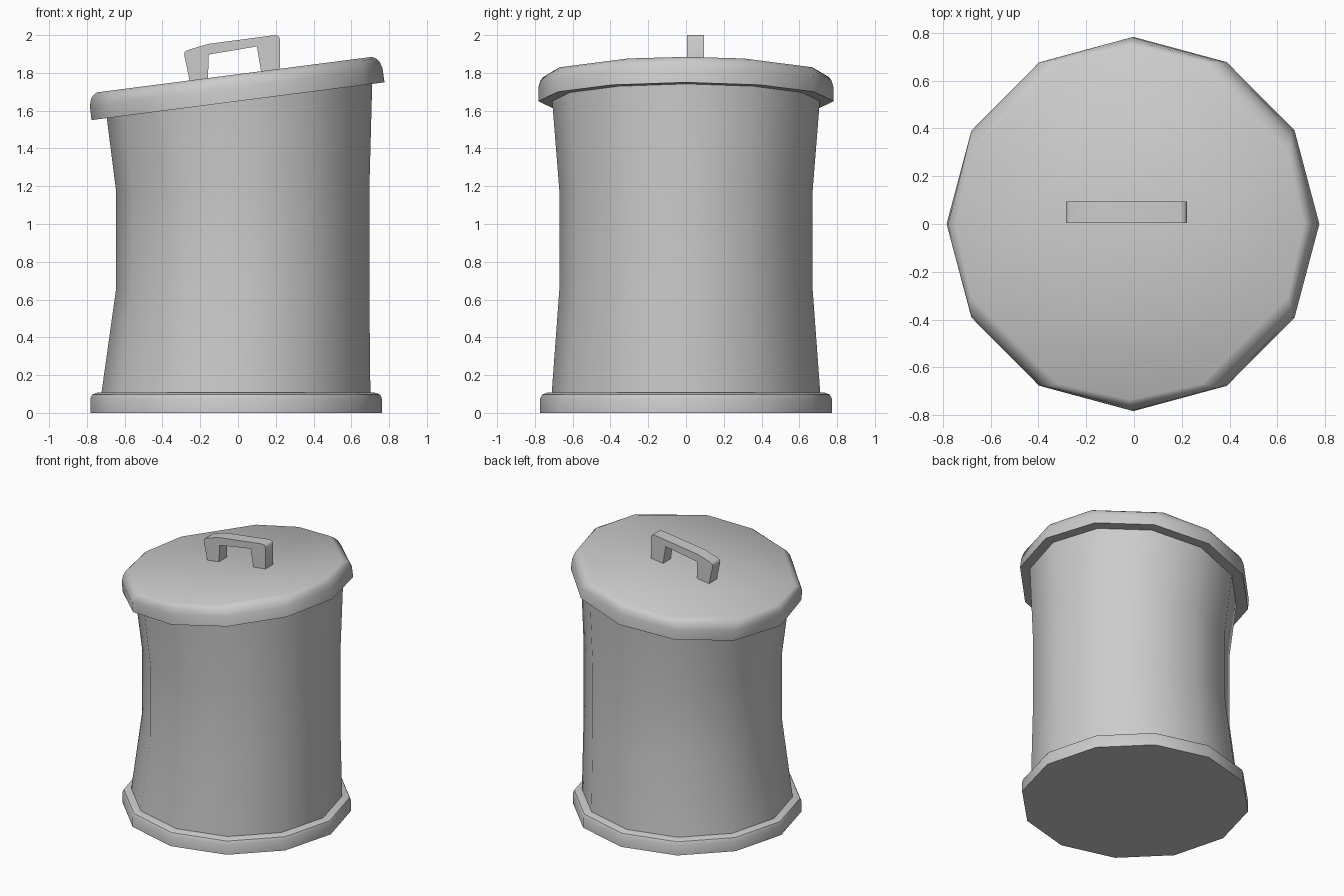
import bpy, bmesh
from math import cos, sin, radians, atan
from mathutils import Matrix

if "Cube" in bpy.data.objects:
    bpy.data.objects.remove(bpy.data.objects["Cube"])

SIDES = 12
SLOPE = 0.129  # tilt of the lid, rise along +x


def finish(name, bm, angle=38):
    bmesh.ops.recalc_face_normals(bm, faces=bm.faces)
    mesh = bpy.data.meshes.new(name)
    bm.to_mesh(mesh)
    bm.free()
    ob = bpy.data.objects.new(name, mesh)
    bpy.context.collection.objects.link(ob)
    bpy.ops.object.select_all(action='DESELECT')
    ob.select_set(True)
    bpy.context.view_layer.objects.active = ob
    bpy.ops.object.shade_smooth_by_angle(angle=radians(angle))
    return ob


def stack(name, rings, matrix=Matrix()):
    """Capped loft; ring = (centre x, x radius, y radius, z, slope, corner shift in degrees)."""
    bm = bmesh.new()
    loops = []
    for cx, rx, ry, z, slope, shift in rings:
        loop = []
        for i in range(SIDES):
            # corner shift pulls the diagonal corners towards the axis corners
            a = radians(i * 30 + (0, -shift, shift)[i % 3])
            x = cx + rx * cos(a)
            loop.append(bm.verts.new((x, ry * sin(a), z + slope * x)))
        loops.append(loop)
    for lo, hi in zip(loops, loops[1:]):
        for i in range(SIDES):
            j = (i + 1) % SIDES
            bm.faces.new((lo[i], lo[j], hi[j], hi[i]))
    bm.faces.new(loops[0][::-1])
    bm.faces.new(loops[-1])
    bm.transform(matrix)
    return finish(name, bm)


# Foot ring
stack("base_rim", [(-0.01, r, r, z, 0, 0) for r, z in
                   ((0.772, 0), (0.772, 0.075), (0.762, 0.097), (0.735, 0.107))])

# Bent can body, top cut parallel to the lid
stack("can_body", [
    (-0.012, 0.713, 0.712, 0.09, 0, 0),
    (0.025, 0.670, 0.670, 0.66, 0, 0),
    (0.025, 0.670, 0.670, 1.17, 0, 0),
    (0.007, 0.704, 0.710, 1.67, SLOPE, 0)])

# Tilted lid with a rounded edge
tilt = Matrix.Translation((0, 0, 1.65)) @ Matrix.Rotation(-atan(SLOPE), 4, 'Y')
stack("lid", [(0, r, r, z, 0, s) for r, z, s in
              ((0.782, 0, 0), (0.781, 0.075, 0), (0.770, 0.112, 1.5),
               (0.755, 0.130, 3.5), (0.735, 0.142, 5.5))], tilt)

# Lopsided strap handle
profile = [(-0.252, 1.74), (-0.285, 1.895), (-0.282, 1.91), (-0.268, 1.92),
           (-0.16, 1.953), (0.195, 2.0), (0.213, 1.996), (0.222, 1.98),
           (0.222, 1.79), (0.127, 1.78), (0.10, 1.94), (-0.155, 1.897), (-0.16, 1.74)]
bm = bmesh.new()
face = bm.faces.new([bm.verts.new((x, 0.005, z)) for x, z in profile])
ext = bmesh.ops.extrude_face_region(bm, geom=[face], use_keep_orig=True)
bmesh.ops.translate(bm, vec=(0, 0.09, 0),
                    verts=[v for v in ext["geom"] if isinstance(v, bmesh.types.BMVert)])
finish("lid_handle", bm, 50)
